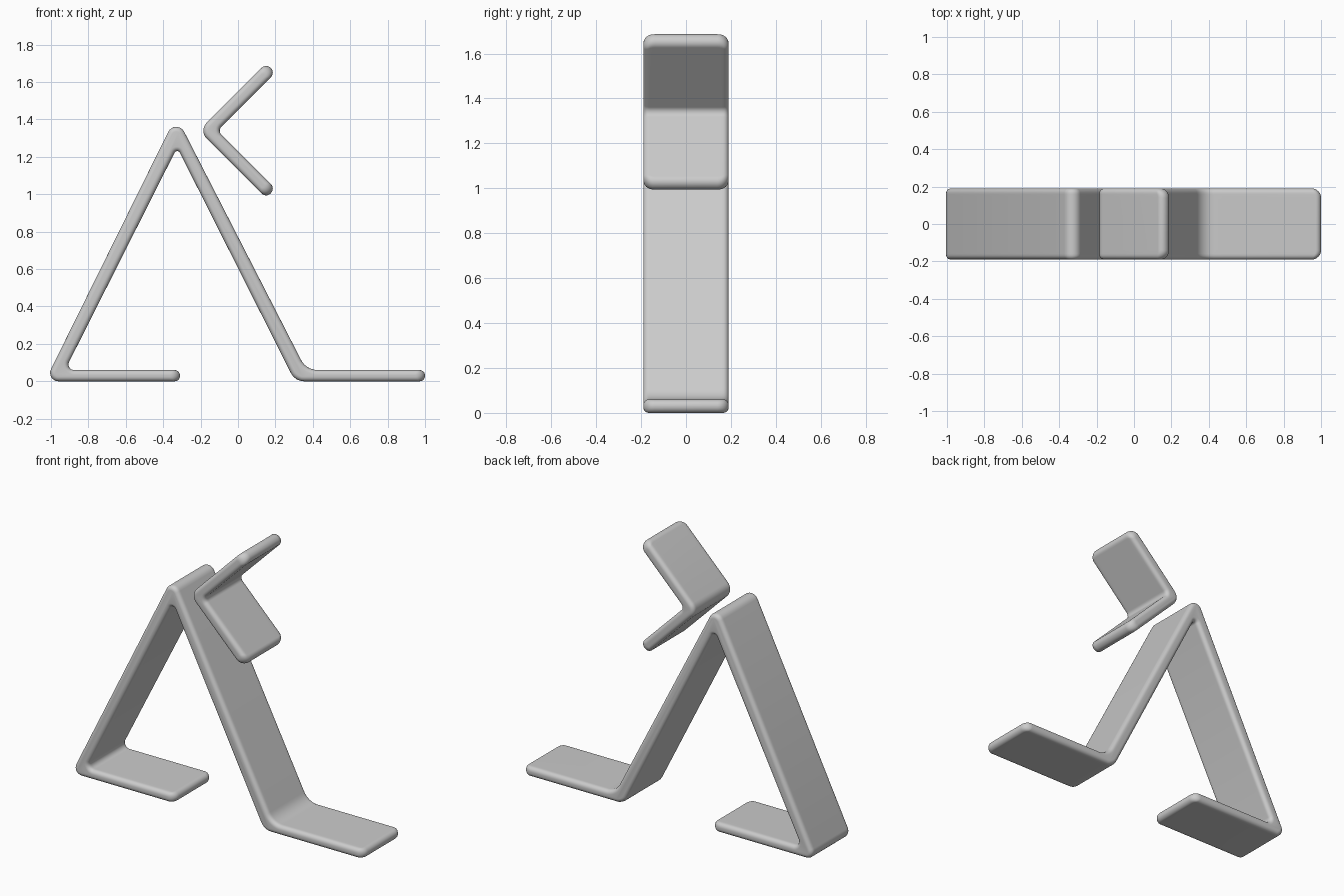
import bpy
import bmesh
import math
from mathutils import Vector

if "Cube" in bpy.data.objects:
    bpy.data.objects.remove(bpy.data.objects["Cube"], do_unlink=True)

HALF_DEPTH = 0.19
SIDE_ROUND = 0.025   # softening of the long edges
TIP_ROUND = 0.05     # softening of the strip ends
STEPS = 8

grey = bpy.data.materials.new("light_grey")
grey.use_nodes = True
colour = (0.6, 0.6, 0.6, 1)
grey.diffuse_color = colour
bsdf = next(n for n in grey.node_tree.nodes if n.type == 'BSDF_PRINCIPLED')
bsdf.inputs["Base Color"].default_value = colour
bsdf.inputs["Roughness"].default_value = 0.6


def inset_amount(radius, depth):
    """Inset of a quarter-round edge at a depth below the side."""
    gap = max(radius - depth, 0)
    return radius - math.sqrt(radius * radius - gap * gap)


def outline(corners, tips, depth):
    """Counter-clockwise profile, inset for this depth, with filleted corners."""
    n = len(corners)
    pts = [Vector(c[:2]) for c in corners]
    dirs = [(pts[(i + 1) % n] - pts[i]).normalized() for i in range(n)]
    thin = inset_amount(SIDE_ROUND, depth)
    shift = [inset_amount(TIP_ROUND, depth) if i in tips else thin for i in range(n)]
    result = []
    for i in range(n):
        a, b = dirs[i - 1], dirs[i]
        cross = a.x * b.y - a.y * b.x
        # inset corner where the two shifted edges meet
        p = pts[i] + (b * shift[i - 1] - a * shift[i]) / cross
        turn = math.atan2(cross, a.dot(b))
        r = max(corners[i][2] - math.copysign(thin, turn), 0.003)
        side = math.copysign(1, turn)
        start = p - a * r * math.tan(abs(turn) / 2)
        centre = start + Vector((-a.y, a.x)) * r * side
        arm = start - centre
        for k in range(STEPS + 1):
            t = turn * k / STEPS
            c, s = math.cos(t), math.sin(t)
            result.append(centre + Vector((arm.x * c - arm.y * s, arm.x * s + arm.y * c)))
    return result


def bent_strip(name, corners, tips):
    """Loft softened outlines from front to back."""
    depths = [TIP_ROUND * (1 - math.cos(k / 8 * math.pi / 2)) for k in range(9)]
    levels = [(-HALF_DEPTH + d, d) for d in depths]
    levels += [(HALF_DEPTH - d, d) for d in reversed(depths)]
    bm = bmesh.new()
    rings = [[bm.verts.new((p.x, y, p.y)) for p in outline(corners, tips, d)]
             for y, d in levels]
    for lower, upper in zip(rings, rings[1:]):
        for i in range(len(lower)):
            j = (i + 1) % len(lower)
            bm.faces.new((lower[i], lower[j], upper[j], upper[i]))
    bm.faces.new(rings[0])
    bm.faces.new(rings[-1][::-1])
    bmesh.ops.recalc_face_normals(bm, faces=bm.faces[:])
    mesh = bpy.data.meshes.new(name)
    bm.to_mesh(mesh)
    bm.free()
    mesh.materials.append(grey)
    obj = bpy.data.objects.new(name, mesh)
    bpy.context.collection.objects.link(obj)
    bpy.ops.object.select_all(action='DESELECT')
    obj.select_set(True)
    bpy.context.view_layer.objects.active = obj
    bpy.ops.object.shade_smooth_by_angle(angle=math.radians(40))
    return obj


# Striding legs and feet: x, z, corner radius
bent_strip("legs_and_feet", [
    (-1.032, 0, 0.045), (-0.31, 0, 0.029), (-0.31, 0.06, 0.029),
    (-0.925, 0.06, 0.03), (-0.325, 1.25, 0.016), (0.305, 0, 0.08),
    (1.0, 0, 0.029), (1.0, 0.06, 0.029), (0.365, 0.06, 0.1),
    (-0.331, 1.419, 0.048)], tips=(1, 6))

# Folded V above the legs, opening to the left
bent_strip("open_v_head", [
    (-0.21, 1.34, 0.06), (0.15, 0.98, 0.034), (0.2, 1.03, 0.034),
    (-0.11, 1.34, 0.03), (0.2, 1.65, 0.034), (0.15, 1.70, 0.034)], tips=(1, 4))
